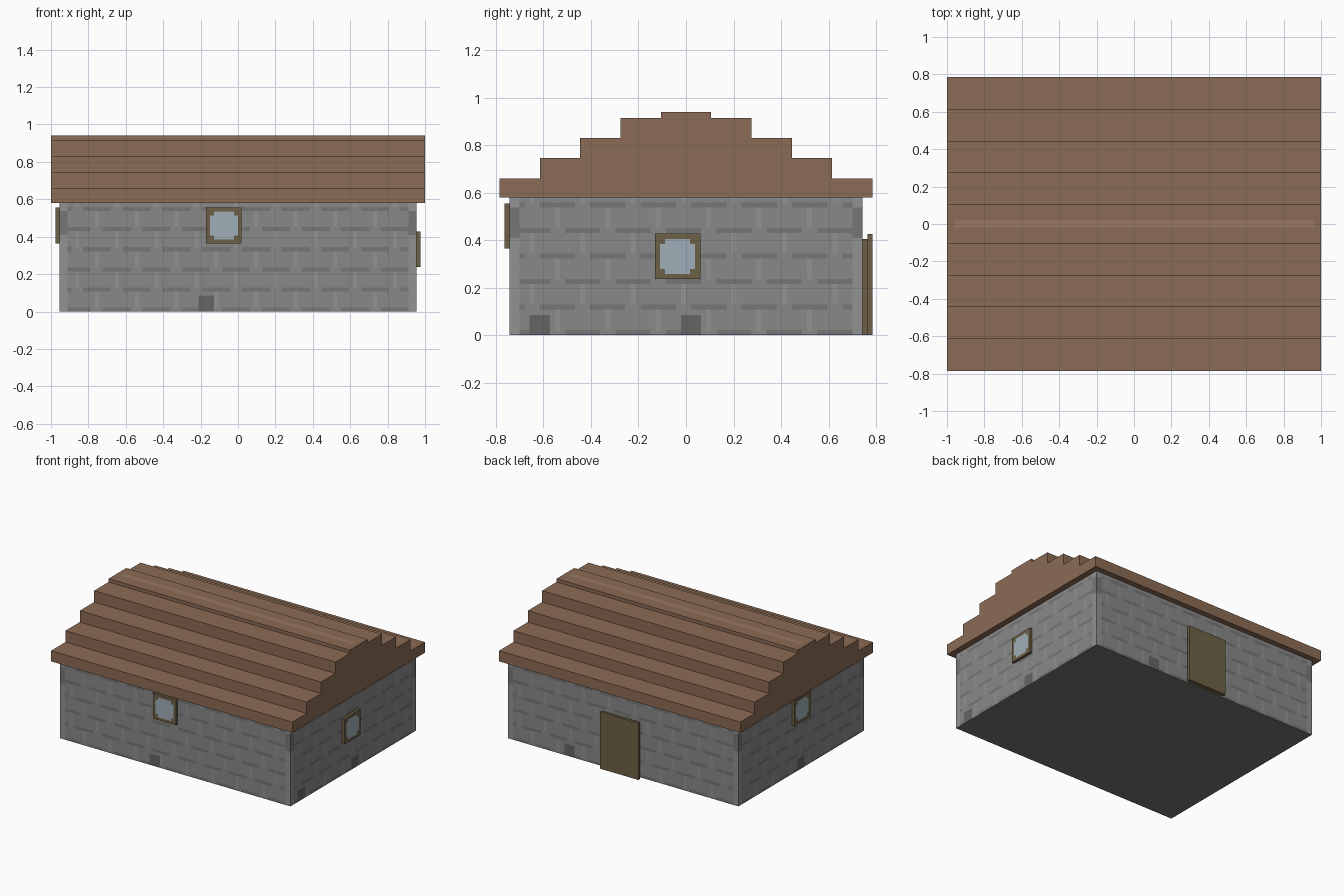
import bpy, bmesh
from mathutils import Vector

if "Cube" in bpy.data.objects:
    bpy.data.objects.remove(bpy.data.objects["Cube"])


def mat(name, r, g, b):
    m = bpy.data.materials.new(name)
    m.diffuse_color = (r, g, b, 1)
    m.use_nodes = True
    m.node_tree.nodes["Principled BSDF"].inputs["Base Color"].default_value = m.diffuse_color
    return m


STONE = mat("stone", .25, .25, .25)
MORTAR = mat("stone_dark", .18, .18, .18)
JOINT = mat("stone_light", .29, .29, .29)
BLOCK = mat("stone_block", .13, .13, .13)
ROOF = mat("roof_brown", .26, .147, .089)
RIDGE = mat("ridge_light", .32, .19, .12)
WOOD = mat("wood", .155, .118, .062)
GLASS = mat("glass", .35, .43, .48)
SLATE = mat("patch_grey", .2, .21, .22)

W, D, H = .955, .743, .58          # wall half width, half depth, height
T = .0213                          # size of one coloured tile
Z = Vector((0, 0, 1))


def finish(bm, name, mats):
    me = bpy.data.meshes.new(name)
    bm.to_mesh(me)
    bm.free()
    for m in mats:
        me.materials.append(m)
    ob = bpy.data.objects.new(name, me)
    bpy.context.collection.objects.link(ob)
    return ob


def quad(bm, pts, index=0):
    f = bm.faces.new([bm.verts.new(p) for p in pts])
    f.material_index = index


def tiled(bm, origin, u, width, height, pick):
    """Flat panel of square tiles, coloured by pick(col, row, cols, rows)."""
    nc, nr = round(width / T), round(height / T)
    vs = [[bm.verts.new(origin + u * (width * c / nc) + Z * (height * r / nr))
           for c in range(nc + 1)] for r in range(nr + 1)]
    for r in range(nr):
        for c in range(nc):
            f = bm.faces.new((vs[r][c], vs[r][c + 1], vs[r + 1][c + 1], vs[r + 1][c]))
            f.material_index = pick(c, r, nc, nr)


def box(name, lo, hi, m):
    bm = bmesh.new()
    bmesh.ops.create_cube(bm, size=1)
    for v in bm.verts:
        v.co = [lo[i] + (v.co[i] + .5) * (hi[i] - lo[i]) for i in range(3)]
    return finish(bm, name, [m])


# Stone walls: running-bond blocks, corner strips, dark footing blocks
def stone(blocks):
    def pick(c, r, nc, nr):
        if r < 4 and any(b <= c < b + 4 for b in blocks):
            return 3
        if c < 2 or c >= nc - 2:
            return 1 if 19 <= r < 25 else 2
        k = (c - 5 * (r // 5 % 2)) % 10
        if r % 5 == 0:
            return 1 if 1 <= k <= 7 else 0
        return 2 if k == 9 else 0
    return pick


bm = bmesh.new()
X, Y = Vector((1, 0, 0)), Vector((0, 1, 0))
tiled(bm, Vector((-W, -D, 0)), X, 2 * W, H, stone([35]))
tiled(bm, Vector((W, -D, 0)), Y, 2 * D, H, stone([4, 34]))
tiled(bm, Vector((W, D, 0)), -X, 2 * W, H, stone([22]))
tiled(bm, Vector((-W, D, 0)), -Y, 2 * D, H, stone([33]))
quad(bm, [(-W, -D, 0), (-W, D, 0), (W, D, 0), (W, -D, 0)], 1)
quad(bm, [(-W, -D, H), (W, -D, H), (W, D, H), (-W, D, H)])
bmesh.ops.remove_doubles(bm, verts=bm.verts, dist=1e-4)
finish(bm, "stone_walls", [STONE, MORTAR, JOINT, BLOCK])

# Stepped roof: half profile mirrored, then extruded along x
steps = [(.785, .66), (.615, .745), (.445, .83), (.275, .915), (.105, .94)]
half, z = [], H
for y, top in steps:
    half += [(y, z), (y, top)]
    z = top
profile = half + [(-y, z) for y, z in reversed(half)]
bm = bmesh.new()
end = bm.faces.new([bm.verts.new((-1, y, z)) for y, z in profile])
new = bmesh.ops.extrude_face_region(bm, geom=[end])["geom"]
bmesh.ops.translate(bm, vec=(2, 0, 0),
                    verts=[g for g in new if isinstance(g, bmesh.types.BMVert)])
bmesh.ops.recalc_face_normals(bm, faces=bm.faces)
finish(bm, "stepped_roof", [ROOF])

# Flat markings on the roof
for name, x0, x1, y0, y1, z, m in [
        ("ridge_stripe", -.96, .96, -.02, .02, .941, RIDGE),
        ("roof_patch", -.81, -.75, -.595, -.535, .661, SLATE)]:
    bm = bmesh.new()
    quad(bm, [(x0, y0, z), (x1, y0, z), (x1, y1, z), (x0, y1, z)])
    finish(bm, name, [m])


# Windows: thin square slab with a tiled outer face (frame and glass)
def pane(c, r, nc, nr):
    edge = min(c, nc - 1 - c), min(r, nr - 1 - r)
    return int(min(edge) >= 1 and edge != (1, 1))


def window(name, origin, u):
    s, out = .19, u.cross(Z) * .02
    bm = bmesh.new()
    tiled(bm, origin + out, u, s, s, pane)
    a = [origin, origin + u * s, origin + u * s + Z * s, origin + Z * s]
    for i in range(4):
        p, q = a[i], a[(i + 1) % 4]
        quad(bm, [p, q, q + out, p + out])
    quad(bm, a[::-1])
    bmesh.ops.remove_doubles(bm, verts=bm.verts, dist=1e-4)
    finish(bm, name, [WOOD, GLASS])


window("front_window", Vector((-.17, -D, .365)), X)
window("right_window", Vector((W, -.13, .237)), Y)
window("left_window", Vector((-W, .11, .365)), -Y)

# Back door: recessed inner slab and larger outer slab
box("door_inner", (-.135, D, 0), (.145, .764, .405), WOOD)
box("door_outer", (-.155, .764, 0), (.165, .785, .425), WOOD)
